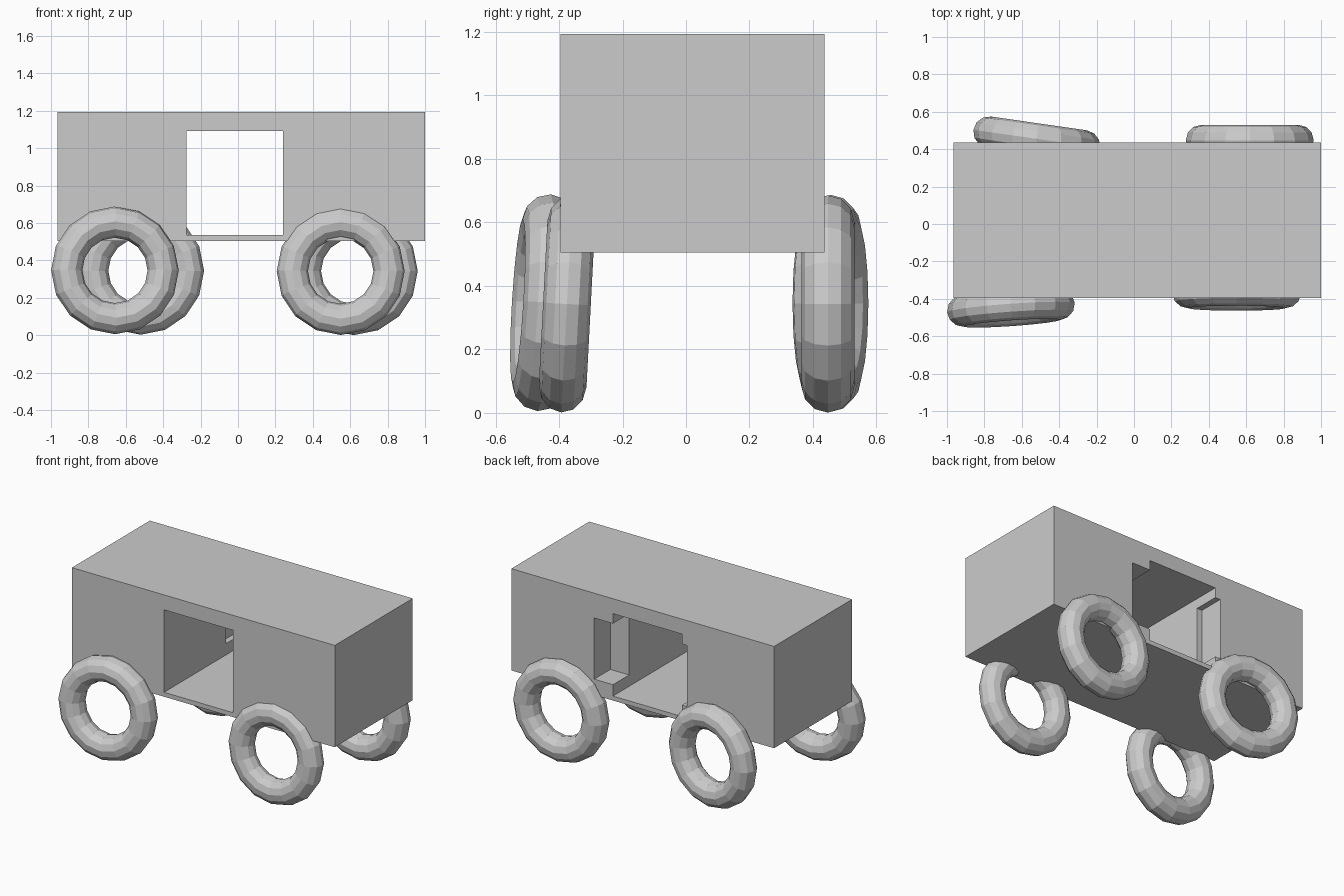
import bpy
from math import radians
from mathutils import Matrix

if "Cube" in bpy.data.objects:
    bpy.data.objects.remove(bpy.data.objects["Cube"])


def box(name, x0, x1, y0, y1, z0, z1):
    bpy.ops.mesh.primitive_cube_add(size=1)
    ob = bpy.context.object
    ob.name = name
    ob.data.transform(Matrix.Translation(((x0 + x1) / 2, (y0 + y1) / 2, (z0 + z1) / 2))
                      @ Matrix.Diagonal((x1 - x0, y1 - y0, z1 - z0, 1)))
    return ob


def cut(target, cutter):
    mod = target.modifiers.new("cut", 'BOOLEAN')
    mod.operation = 'DIFFERENCE'
    mod.solver = 'EXACT'
    mod.object = cutter
    bpy.context.view_layer.objects.active = target
    bpy.ops.object.modifier_apply(modifier=mod.name)
    bpy.data.objects.remove(cutter, do_unlink=True)


def wheel(name, x, y, z, yaw, tilt, width=1.0):
    bpy.ops.mesh.primitive_torus_add(major_segments=16, minor_segments=12,
                                     major_radius=0.2585, minor_radius=0.0835)
    ob = bpy.context.object
    ob.name = name
    ob.data.transform(Matrix.Translation((x, y, z))
                      @ Matrix.Rotation(radians(yaw), 4, 'Z')
                      @ Matrix.Rotation(radians(tilt + 90), 4, 'X')
                      @ Matrix.Diagonal((1, 1, width, 1)))
    return ob


# Wagon body with a doorway right through and a shallow wider recess at the back
body = box("wagon_body", -0.965, 1.0, -0.395, 0.437, 0.505, 1.193)
cut(body, box("doorway_cutter", -0.276, 0.24, -0.6, 0.6, 0.535, 1.092))
cut(body, box("recess_cutter", -0.315, 0.38, 0.265, 0.6, 0.612, 1.025))

# Four slightly crooked ring wheels
wheel("front_left_wheel", -0.658, -0.447, 0.347, 4, -3.5)
wheel("front_right_wheel", 0.549, -0.375, 0.343, 0, -3, 0.9)
wheel("back_left_wheel", -0.52, 0.455, 0.345, -8.2, 0)
wheel("back_right_wheel", 0.619, 0.447, 0.343, 0, 0)
